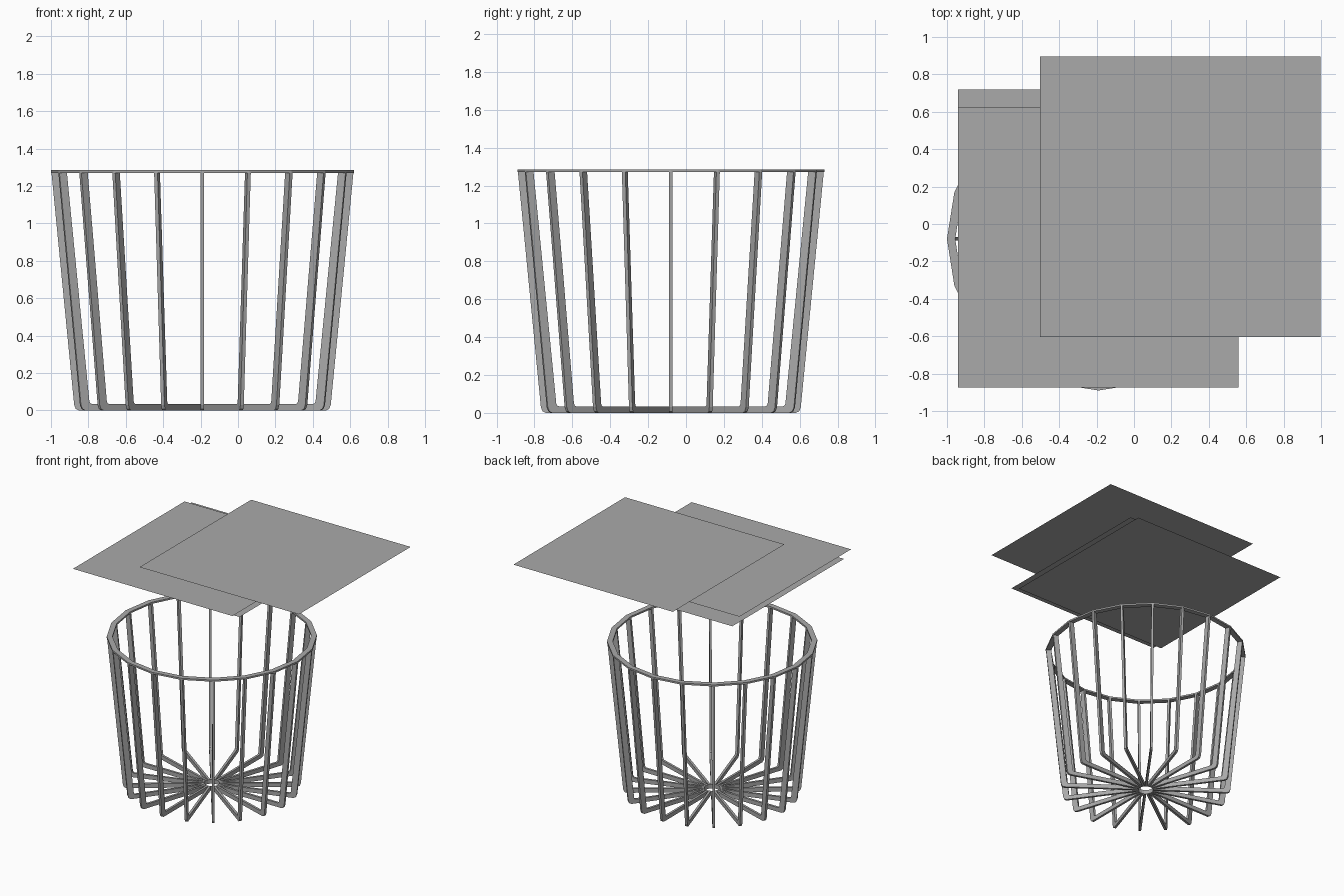
import bpy, bmesh
from math import cos, sin, pi
from mathutils import Matrix

cube = bpy.data.objects.get("Cube")
if cube:
    bpy.data.objects.remove(cube, do_unlink=True)

grey = bpy.data.materials.new("plain_grey")
grey.use_nodes = True
colour = (0.4, 0.4, 0.4, 1)
grey.diffuse_color = colour
grey.node_tree.nodes["Principled BSDF"].inputs["Base Color"].default_value = colour

SPOKES = 20
CENTRE = (-0.19, -0.08, 0)
TOP = 1.285


def make_object(name, bm, location):
    bmesh.ops.recalc_face_normals(bm, faces=bm.faces)
    mesh = bpy.data.meshes.new(name)
    bm.to_mesh(mesh)
    bm.free()
    mesh.materials.append(grey)
    obj = bpy.data.objects.new(name, mesh)
    obj.location = location
    bpy.context.collection.objects.link(obj)
    return obj


# Spokes: one bent bar profile (radius, height), thickened and repeated around
outer = [(0.06, 0), (0.66, 0), (0.677, 0.008), (0.686, 0.03), (0.808, TOP - 0.005)]
inner = [(0.06, 0.035), (0.625, 0.035), (0.634, 0.039), (0.639, 0.05), (0.766, TOP - 0.005)]
half = 0.0095
bm = bmesh.new()
for i in range(SPOKES):
    turn = Matrix.Rotation(2 * pi * i / SPOKES, 4, 'Z')
    loops = []
    for side in (-half, half):
        loops.append([[bm.verts.new(turn @ Matrix.Translation((r, side, z)).translation)
                       for r, z in line] for line in (outer, inner)])
    (out_a, in_a), (out_b, in_b) = loops
    for k in range(len(outer) - 1):
        n = k + 1
        bm.faces.new((out_a[k], out_a[n], in_a[n], in_a[k]))
        bm.faces.new((out_b[k], out_b[n], in_b[n], in_b[k]))
        bm.faces.new((out_a[k], out_a[n], out_b[n], out_b[k]))
        bm.faces.new((in_a[k], in_a[n], in_b[n], in_b[k]))
    for e in (0, -1):
        bm.faces.new((out_a[e], out_b[e], in_b[e], in_a[e]))
make_object("basket_spokes", bm, CENTRE)

# Rim: flat faceted band joining the spoke tops
bm = bmesh.new()
band = [(0.81, TOP - 0.014), (0.81, TOP), (0.766, TOP), (0.766, TOP - 0.014)]
rings = []
for i in range(SPOKES):
    a = 2 * pi * i / SPOKES
    rings.append([bm.verts.new((r * cos(a), r * sin(a), z)) for r, z in band])
for i, ring in enumerate(rings):
    after = rings[(i + 1) % SPOKES]
    for k in range(4):
        n = (k + 1) % 4
        bm.faces.new((ring[k], ring[n], after[n], after[k]))
make_object("basket_rim", bm, CENTRE)

# Square sheets floating above the basket
sheets = {
    "top_sheet": (0.247, 0.145, 1.985),
    "middle_sheet": (-0.19, -0.125, 1.957),
    "lower_sheet": (-0.19, -0.03, 1.912),
}
for name, place in sheets.items():
    bm = bmesh.new()
    bmesh.ops.create_grid(bm, x_segments=1, y_segments=1, size=0.75)
    sheet = make_object(name, bm, place)
    # Keep every sheet facing up
    if sheet.data.polygons[0].normal.z < 0:
        sheet.data.flip_normals()
